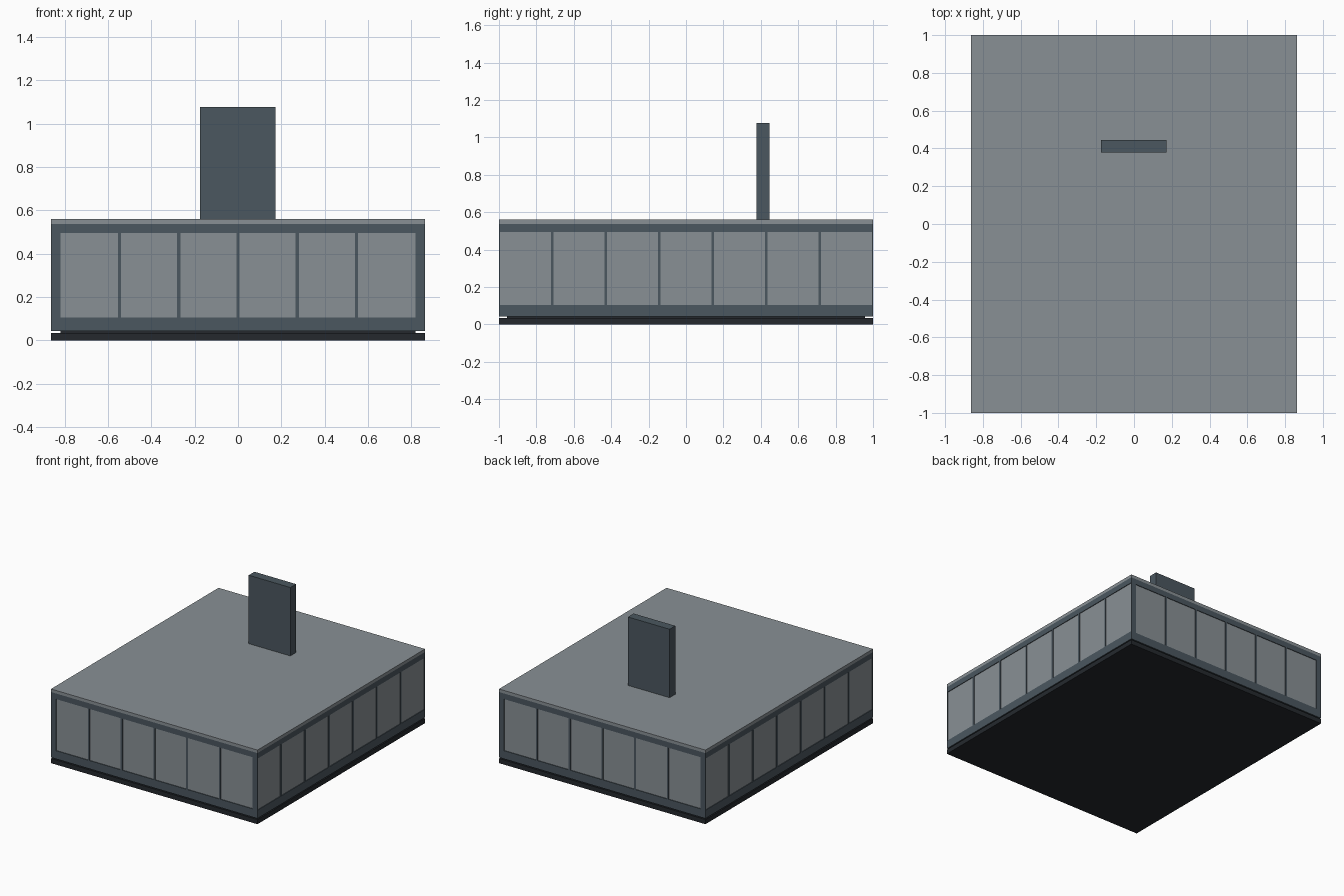
import bpy, bmesh
from mathutils import Matrix, Vector

if "Cube" in bpy.data.objects:
    bpy.data.objects.remove(bpy.data.objects["Cube"])


def material(name, rgb):
    m = bpy.data.materials.new(name)
    m.diffuse_color = (*rgb, 1)
    m.use_nodes = True
    m.node_tree.nodes["Principled BSDF"].inputs["Base Color"].default_value = m.diffuse_color
    return m


PALE = material("pale_grey", (0.25, 0.28, 0.30))
SLATE = material("slate", (0.07, 0.095, 0.115))
DARK = material("dark_base", (0.018, 0.022, 0.027))


def boxes(name, spans, mat):
    """One object from boxes given as (x0, x1, y0, y1, z0, z1)."""
    bm = bmesh.new()
    for x0, x1, y0, y1, z0, z1 in spans:
        centre = Vector(((x0 + x1) / 2, (y0 + y1) / 2, (z0 + z1) / 2))
        size = (x1 - x0, y1 - y0, z1 - z0, 1)
        bmesh.ops.create_cube(bm, size=1, matrix=Matrix.Translation(centre) @ Matrix.Diagonal(size))
    me = bpy.data.meshes.new(name)
    bm.to_mesh(me)
    bm.free()
    me.materials.append(mat)
    ob = bpy.data.objects.new(name, me)
    bpy.context.collection.objects.link(ob)
    return ob


W, D = 0.863, 1.0            # half width and half depth
INSET, POST = 0.005, 0.043   # glazing recess and corner post width
SILL, HEAD, EAVE = 0.105, 0.495, 0.537
BAR = 0.007                  # half width of a mullion

# Plinth, shadow gap and roof
boxes("plinth", [(-W, W, -D, D, 0, 0.035)], DARK)
boxes("recessed_footing", [(-W + POST, W - POST, -D + POST, D - POST, 0.035, 0.043)], DARK)
boxes("roof_slab", [(-W, W, -D, D, EAVE, 0.56)], PALE)

# Wall bands below and above the windows
boxes("lower_wall_band", [(-W, W, -D, D, 0.043, SILL)], SLATE)
boxes("upper_wall_band", [(-W, W, -D, D, HEAD, EAVE)], SLATE)

# Glazing, slightly recessed on all four sides
boxes("glazing", [(-W + INSET, W - INSET, -D + INSET, D - INSET, SILL, HEAD)], PALE)

# Corner posts and mullions on the front and back (six panes)
posts, end_bars, side_bars = [], [], []
for y0, y1 in ((-D, -D + INSET), (D - INSET, D)):
    posts += [(-W, -W + POST, y0, y1, SILL, HEAD), (W - POST, W, y0, y1, SILL, HEAD)]
    for i in range(1, 6):
        x = (W - POST) * (i / 3 - 1)
        end_bars.append((x - BAR, x + BAR, y0, y1, SILL, HEAD))
boxes("corner_posts", posts, SLATE)
boxes("front_back_mullions", end_bars, SLATE)

# Mullions on both sides (seven panes)
for x0, x1 in ((-W, -W + INSET), (W - INSET, W)):
    for i in range(1, 7):
        y = D * (2 * i / 7 - 1)
        side_bars.append((x0, x1, y - BAR, y + BAR, SILL, HEAD))
boxes("side_mullions", side_bars, SLATE)

# Chimney slab on the roof
boxes("chimney", [(-0.175, 0.173, 0.378, 0.446, 0.56, 1.077)], SLATE)
